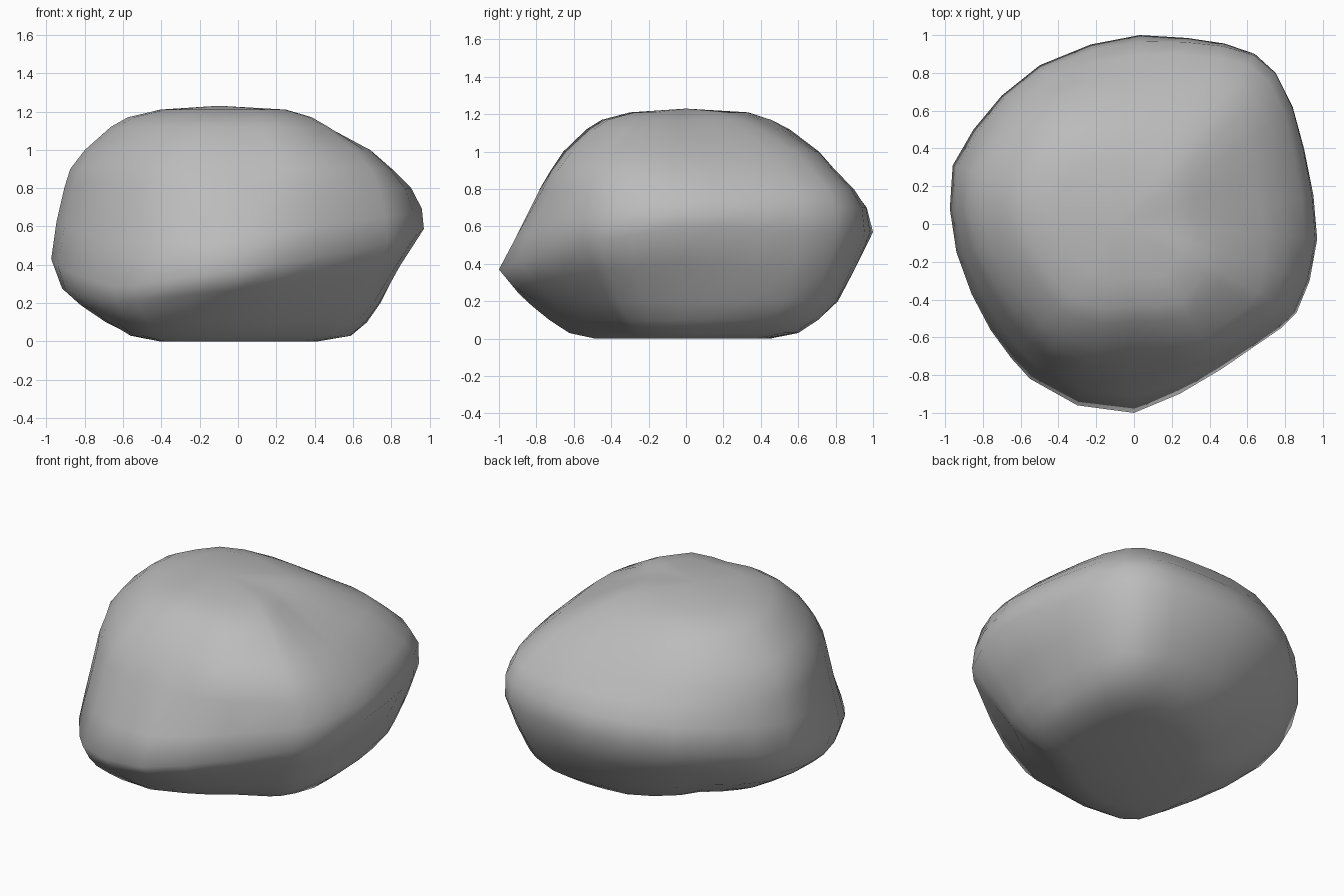
import bpy
import bmesh
import math

default_cube = bpy.data.objects.get("Cube")
if default_cube:
    bpy.data.objects.remove(default_cube, do_unlink=True)

# Plan outline of the boulder, counter-clockwise from the +x side
OUTLINE = [
    (.97, -.08), (.95, .15), (.9, .4), (.84, .62), (.75, .8), (.64, .9), (.48, .955),
    (.28, .985), (.03, 1), (-.23, .95), (-.5, .84), (-.7, .68), (-.85, .5),
    (-.96, .31), (-.975, .08), (-.94, -.15), (-.86, -.37), (-.76, -.56),
    (-.65, -.71), (-.55, -.82), (-.3, -.96), (0, -1), (.24, -.9), (.46, -.77),
    (.78, -.55), (.86, -.47), (.93, -.3),
]

# Ring heights shared all round; the heights between them follow a tilted ridge
FOOT_HEIGHTS = [0, .03, .1]
CROWN_HEIGHTS = [.8, .9, 1, 1.12, 1.17, 1.21]
APEX = (-.1, 0, 1.23)

# Side profiles: direction in degrees, ridge ring heights
RIDGE = [
    (0, [.2, .4, .6, .7]), (45, [.2, .37, .56, .7]),
    (90, [.2, .37, .57, .7]), (135, [.2, .34, .52, .68]),
    (180, [.2, .27, .42, .62]), (230, [.14, .2, .28, .5]),
    (270, [.2, .27, .37, .54]), (306, [.2, .34, .46, .62]),
]
# Share of the outline reached by each ring, for the same directions
SHARES = [
    [.43, .61, .69, .76, .87, 1, .99, .93, .82, .7, .42, .32, .2],
    [.46, .66, .78, .87, .94, 1, 1, .95, .85, .73, .49, .38, .24],
    [.45, .58, .68, .8, .9, 1, .965, .89, .79, .71, .54, .43, .3],
    [.33, .45, .57, .73, .87, 1, .98, .93, .88, .81, .68, .59, .44],
    [.36, .54, .7, .86, .95, 1, .97, .93, .9, .82, .68, .59, .41],
    [.6, .78, .88, .93, .97, 1, .93, .86, .81, .74, .61, .52, .35],
    [.43, .55, .67, .8, .9, 1, .91, .78, .71, .64, .51, .43, .28],
    [.38, .52, .62, .76, .89, 1, .98, .95, .92, .82, .66, .56, .37],
]


def mix(a, b, t):
    return [p + (q - p) * t for p, q in zip(a, b)]


def profile_at(angle):
    """Blend the two side profiles on either side of a direction."""
    for i, (start, ridge) in enumerate(RIDGE):
        j = (i + 1) % len(RIDGE)
        next_start, next_ridge = RIDGE[j]
        span = (next_start - start) % 360
        offset = (angle - start) % 360
        if offset < span:
            t = offset / span
            heights = FOOT_HEIGHTS + mix(ridge, next_ridge, t) + CROWN_HEIGHTS
            return list(zip(mix(SHARES[i], SHARES[j], t), heights))


def make_material(name, color):
    mat = bpy.data.materials.new(name)
    mat.use_nodes = True
    mat.diffuse_color = color
    shader = next(n for n in mat.node_tree.nodes if n.type == 'BSDF_PRINCIPLED')
    shader.inputs["Base Color"].default_value = color
    shader.inputs["Roughness"].default_value = .9
    return mat


# Boulder skin: one column of vertices per outline point
bm = bmesh.new()
columns = []
for x, y in OUTLINE:
    angle = math.degrees(math.atan2(y, x)) % 360
    columns.append([bm.verts.new((x * s, y * s, z)) for s, z in profile_at(angle)])

apex = bm.verts.new(APEX)
for i, column in enumerate(columns):
    following = columns[(i + 1) % len(columns)]
    for k in range(len(column) - 1):
        bm.faces.new((column[k], following[k], following[k + 1], column[k + 1]))
    bm.faces.new((column[-1], following[-1], apex))

# Flat underside
bm.faces.new([column[0] for column in reversed(columns)])
bmesh.ops.recalc_face_normals(bm, faces=bm.faces)
for face in bm.faces:
    face.smooth = True

mesh = bpy.data.meshes.new("boulder")
bm.to_mesh(mesh)
bm.free()
mesh.materials.append(make_material("stone grey", (.5, .5, .5, 1)))
boulder = bpy.data.objects.new("boulder", mesh)
bpy.context.collection.objects.link(boulder)
